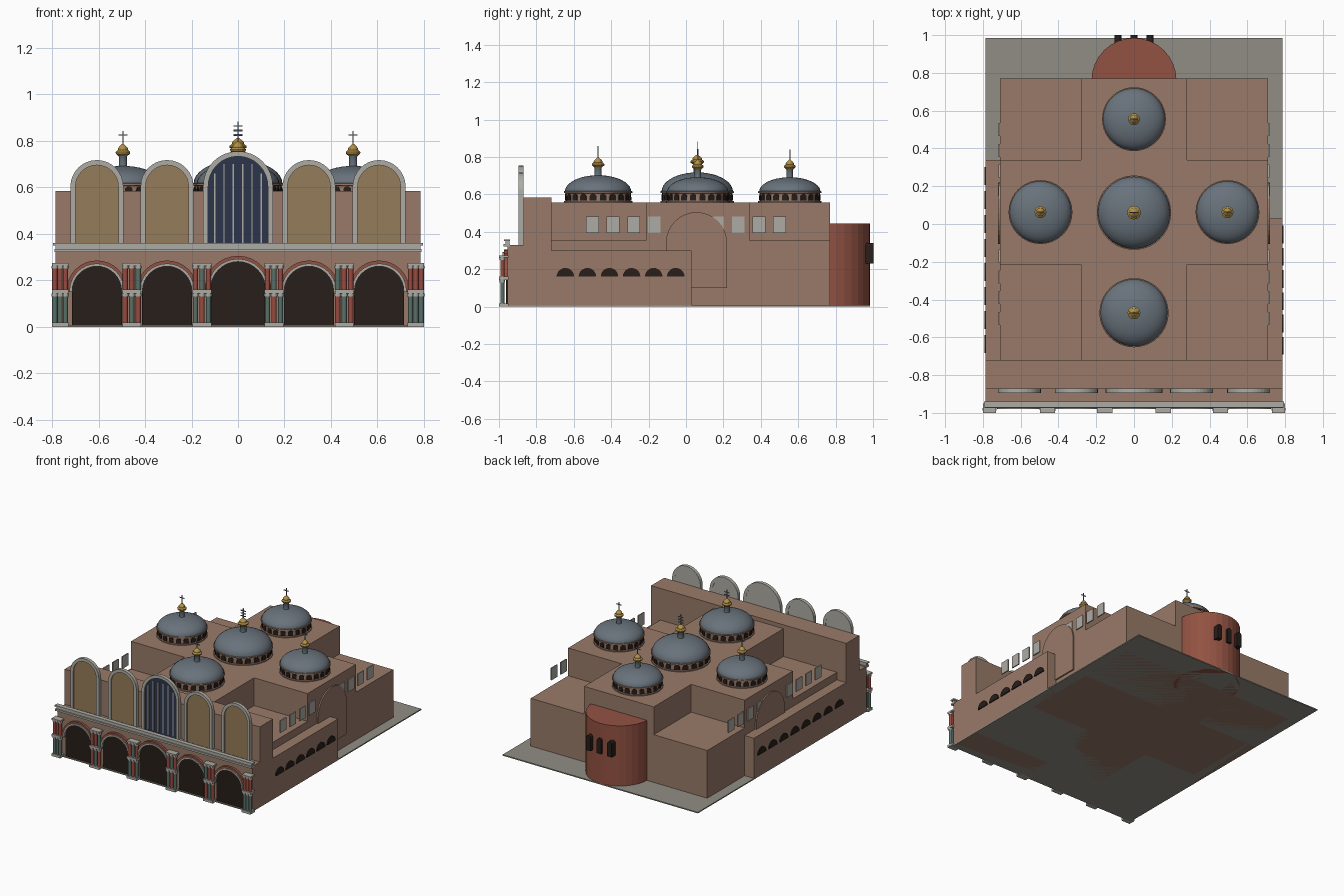
import bpy, bmesh, math
from mathutils import Matrix, Vector

if "Cube" in bpy.data.objects:
    bpy.data.objects.remove(bpy.data.objects["Cube"])

def mat(name, r, g, b):
    m = bpy.data.materials.new(name)
    m.diffuse_color = (r, g, b, 1)
    m.use_nodes = True
    m.node_tree.nodes["Principled BSDF"].inputs["Base Color"].default_value = m.diffuse_color
    return m

BRICK = mat("brick", .32, .195, .14)
RED = mat("red_brick", .29, .085, .055)
LEAD = mat("lead", .14, .17, .20)
GOLD = mat("gold", .45, .28, .06)
STONE = mat("stone", .42, .41, .37)
DARK = mat("dark_opening", .02, .013, .01)
TAN = mat("mosaic", .30, .20, .10)
BLUE = mat("dark_glass", .025, .035, .07)
PAVING = mat("paving", .28, .27, .23)
GREEN = mat("green_marble", .10, .16, .14)
REDM = mat("red_marble", .32, .07, .05)

def finish(bm, name, material, smooth=False):
    bmesh.ops.recalc_face_normals(bm, faces=bm.faces)
    me = bpy.data.meshes.new(name)
    bm.to_mesh(me)
    bm.free()
    me.materials.append(material)
    ob = bpy.data.objects.new(name, me)
    bpy.context.collection.objects.link(ob)
    if smooth:
        bpy.ops.object.select_all(action='DESELECT')
        ob.select_set(True)
        bpy.context.view_layer.objects.active = ob
        bpy.ops.object.shade_smooth_by_angle(angle=math.radians(35))

def box(bm, x0, x1, y0, y1, z0, z1):
    m = Matrix.Translation(((x0 + x1) / 2, (y0 + y1) / 2, (z0 + z1) / 2))
    m = m @ Matrix.Diagonal((x1 - x0, y1 - y0, z1 - z0, 1))
    bmesh.ops.create_cube(bm, size=1, matrix=m)

def boxes(name, material, *dims):
    bm = bmesh.new()
    for d in dims:
        box(bm, *d)
    finish(bm, name, material)

def cyl(bm, x, y, r, z0, z1, n):
    bmesh.ops.create_cone(bm, cap_ends=True, segments=n, radius1=r, radius2=r, depth=z1 - z0,
                          matrix=Matrix.Translation((x, y, (z0 + z1) / 2)))

def lathe(bm, x, y, profile, n):
    """Spin (radius, z) points; the ends are closed."""
    rings = [[bm.verts.new((x + r * math.cos(2 * math.pi * i / n), y + r * math.sin(2 * math.pi * i / n), z))
              for i in range(n)] for r, z in profile]
    for a, b in zip(rings, rings[1:]):
        for i in range(n):
            bm.faces.new((a[i], a[(i + 1) % n], b[(i + 1) % n], b[i]))
    bm.faces.new(rings[0])
    bm.faces.new(rings[-1])

def outline(r, z0, top, n=16):
    arc = [(-r * math.cos(math.pi * i / n), top - r + r * math.sin(math.pi * i / n)) for i in range(n + 1)]
    return arc if z0 >= top - r - 1e-4 else [(-r, z0)] + arc + [(r, z0)]

def arch(bm, pos, turn, depth, r, z0, top, hole=0):
    """Round-topped slab (or frame when hole > 0) facing -y, turned about z."""
    m = Matrix.Translation((pos[0], pos[1], 0)) @ Matrix.Rotation(turn, 4, 'Z')
    def loop(pts, y):
        return [bm.verts.new(m @ Vector((px, y, pz))) for px, pz in pts]
    o = outline(r, z0, top)
    of, ob = loop(o, -depth), loop(o, 0)
    k = len(o)
    if hole:
        i = outline(r - hole, z0, top - hole)
        jf, jb = loop(i, -depth), loop(i, 0)
        for p, q in ((of, ob), (ob, jb), (jb, jf), (jf, of)):
            for a in range(k - 1):
                bm.faces.new((p[a], p[a + 1], q[a + 1], q[a]))
        for a in (0, k - 1):
            bm.faces.new((of[a], ob[a], jb[a], jf[a]))
    else:
        bm.faces.new(of)
        bm.faces.new(ob)
        for a in range(k):
            bm.faces.new((of[a], of[(a + 1) % k], ob[(a + 1) % k], ob[a]))

Q = math.pi / 2

# main masses
boxes("paving_slab", PAVING, (-.785, .785, -.97, .985, 0, .008))
boxes("corner_body", BRICK, (-.71, .71, -.72, .77, 0, .355))
boxes("nave", BRICK, (-.28, .28, -.72, .77, 0, .557))
boxes("transept", BRICK, (-.71, .71, -.215, .34, 0, .557))
boxes("porch", BRICK, (-.785, .785, -.955, -.87, 0, .33))
boxes("front_wall", BRICK, (-.785, .785, -.87, -.72, 0, .585))
boxes("side_aisles", BRICK, (.70, .785, -.73, .03, 0, .30), (-.785, -.70, -.73, .34, 0, .30))
boxes("cornice", STONE, (-.79, .79, -.975, -.94, .322, .335), (-.785, .785, -.966, -.945, .335, .35),
      (-.795, .795, -.972, -.94, .35, .36))

# apse with three windows
bm = bmesh.new()
cyl(bm, 0, .76, .225, 0, .445, 32)
finish(bm, "apse", RED)
bm = bmesh.new()
for x in (-.085, 0, .085):
    y = .76 + math.sqrt(.225 ** 2 - x * x)
    arch(bm, (x, y - .012), math.pi, .027 if x == 0 else .045, .018, .23, .34)
finish(bm, "apse_windows", DARK)

# transept gables, side windows and aisle lunettes
bm = bmesh.new()
for s in (-1, 1):
    arch(bm, (s * .705, .056), s * Q, .015, .163, .10, .505)
finish(bm, "transept_gables", BRICK)
boxes("side_windows", STONE, *[(s * .713 - .004, s * .713 + .004, t * y - .034, t * y + .034, .395, .483)
                               for s in (-1, 1) for t in (-1, 1) for y in (.17, .28, .39, .50)])
bm = bmesh.new()
for i in range(6):
    arch(bm, (.78, -.645 + .118 * i), Q, .012, .047, .16, .207)
for i in range(8):
    arch(bm, (-.78, -.635 + .127 * i), -Q, .012, .047, .16, .207)
finish(bm, "aisle_lunettes", DARK)

# five portals below, five lunette panels above
bays = [(-.607, .108, .262), (-.305, .108, .262), (0, .12, .282), (.305, .108, .262), (.607, .108, .262)]
portal, ring, brick_ring, back, frame, mosaic = (bmesh.new() for _ in range(6))
for x, r, top in bays:
    arch(portal, (x, -.95), 0, .012, r, .008, top)
    arch(ring, (x, -.95), 0, .03, r + .010, .15, top + .010, .012)
    arch(brick_ring, (x, -.95), 0, .022, r + .023, .15, top + .023, .015)
    R, T = (.15, .755) if x == 0 else (.114, .717)
    arch(back, (x, -.872), 0, .010, R - .005, .33, T - .005)
    arch(frame, (x, -.870), 0, .025, R, .33, T, .022)
    if x:
        arch(mosaic, (x, -.880), 0, .006, R - .02, .33, T - .02)
finish(portal, "portal_openings", DARK)
finish(ring, "portal_archivolts", STONE)
finish(brick_ring, "portal_brick_rings", RED)
finish(back, "lunette_backs", STONE)
finish(frame, "lunette_frames", STONE)
finish(mosaic, "lunette_mosaics", TAN)
bm = bmesh.new()
arch(bm, (0, -.880), 0, .006, .13, .33, .735)
finish(bm, "central_window", BLUE)
boxes("window_mullions", STONE, *[(x - .003, x + .003, -.890, -.884, .34, .70 if abs(x) < .08 else .66)
                                  for x in (-.1, -.06, -.02, .02, .06, .1)])

# clustered two-storey columns
shafts = {0: bmesh.new(), 1: bmesh.new()}
trim = bmesh.new()
for c, cx in enumerate((.765, .457, .155)):
    for s in (-1, 1):
        w = .035 if c == 0 else .04
        for z0, z1 in ((0, .018), (.142, .160), (.262, .274)):
            box(trim, s * cx - w, s * cx + w, -1.0, -.95, z0, z1)
        for i in range(3):
            x = s * (cx + (i - 1) * (w - .012))
            for level, (z0, z1) in enumerate(((.018, .142), (.160, .262))):
                k = (c == 0 and level) or (c == 1 and i != 1 - level) or (c == 2 and (i + level) % 2)
                cyl(shafts[1 if k else 0], x, -.982, .011, z0, z1, 12)
                cyl(trim, x, -.982, .0145, z1 - .012, z1, 12)
finish(shafts[0], "green_columns", GREEN, True)
finish(shafts[1], "red_columns", REDM, True)
finish(trim, "column_plinths_and_caps", STONE)

# domes: x, y, radius, crown height, cross tip, number of cross bars
domes = [("centre", 0, .06, .197, .718, .882, 3), ("front", 0, -.47, .183, .703, .86, 2),
         ("back", 0, .555, .169, .692, .84, 1), ("left", -.495, .063, .169, .692, .843, 1),
         ("right", .495, .063, .169, .692, .843, 1)]
for name, x, y, R, top, tip, bars in domes:
    # drum with ring mouldings and arched openings
    bm = bmesh.new()
    lathe(bm, x, y, [(R, .55), (R, .564), (R * .95, .566), (R * .95, .606), (R, .608), (R, .617), (R * .9, .618)], 40)
    finish(bm, name + "_drum", BRICK)
    bm = bmesh.new()
    for i in range(20):
        a = 2 * math.pi * (i + .5) / 20
        d = R * .93
        arch(bm, (x + d * math.cos(a), y + d * math.sin(a)), a + Q, R * .035, R * .1, .567, .604)
    finish(bm, name + "_drum_openings", DARK)
    # lead shell and lantern stem
    bm = bmesh.new()
    h = top - .615
    lathe(bm, x, y, [(R * .97 * math.cos(Q * i / 10), .615 + h * math.sin(Q * i / 10)) for i in range(10)]
          + [(.003, top)], 40)
    s = R / .183
    lathe(bm, x, y, [(.021 * s, top - .01), (.019 * s, top + .005), (.019 * s, top + .040), (.023 * s, top + .046)], 12)
    finish(bm, name + "_dome", LEAD, True)
    # gilded onion cap
    z = top + .042
    bm = bmesh.new()
    lathe(bm, x, y, [(.020 * s, z), (.033 * s, z + .010), (.034 * s, z + .018), (.024 * s, z + .026),
                     (.023 * s, z + .034), (.016 * s, z + .042), (.004, z + .052)], 12)
    finish(bm, name + "_onion_cap", GOLD)
    # cross
    bm = bmesh.new()
    box(bm, x - .0025, x + .0025, y - .0025, y + .0025, z + .04, tip)
    for b in range(bars):
        zb = tip - .018 - .019 * b
        box(bm, x - .02, x + .02, y - .0025, y + .0025, zb - .0025, zb + .0025)
    finish(bm, name + "_cross", LEAD)
